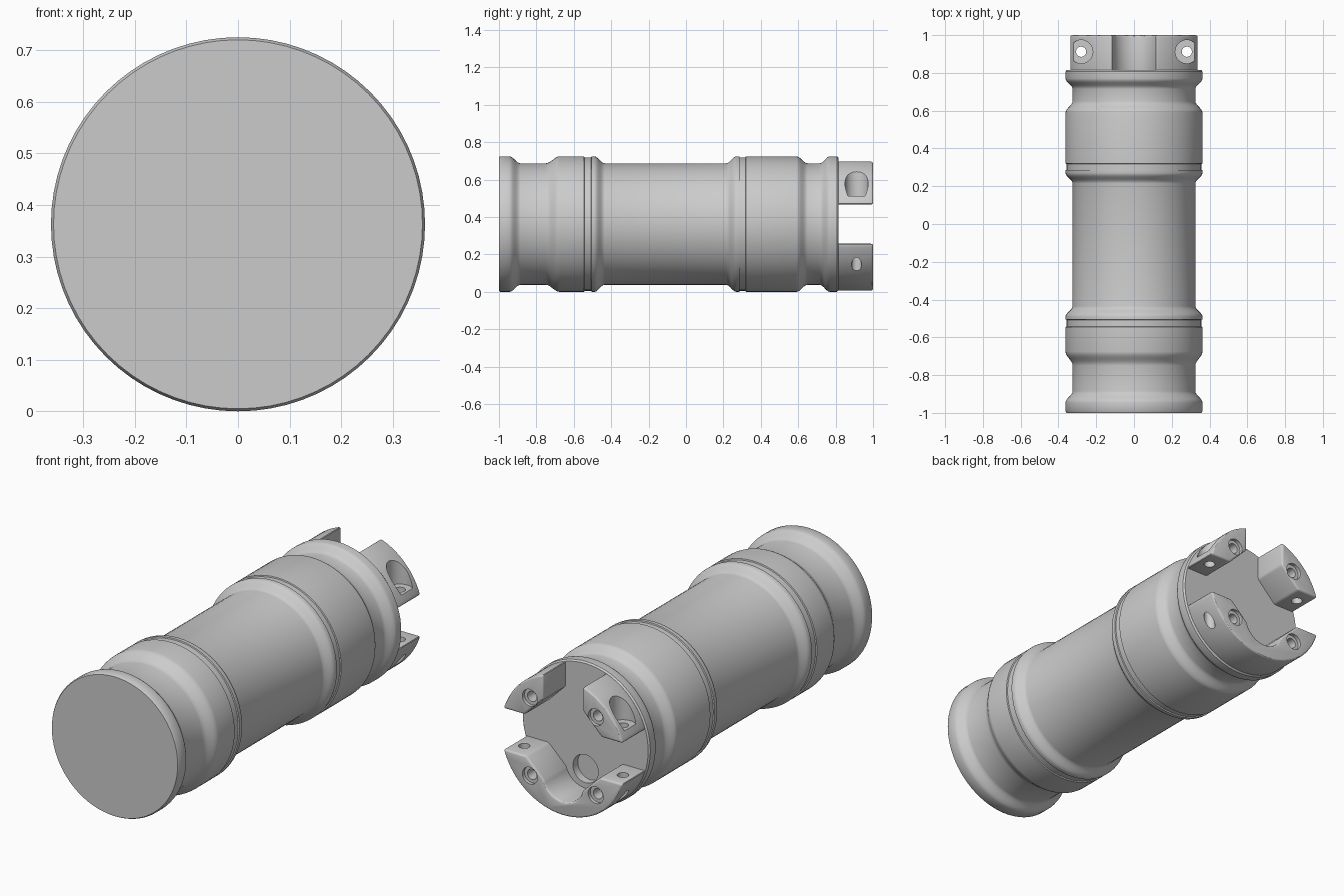
import bpy, bmesh
from math import sin, cos, asin, acos, pi, radians

if "Cube" in bpy.data.objects:
    bpy.data.objects.remove(bpy.data.objects["Cube"])

ZC = 0.3625      # height of the long axis
R, RN = 0.3625, 0.325   # full and necked radius
RC = 0.355       # crown radius


def finish(name, bm):
    bmesh.ops.recalc_face_normals(bm, faces=bm.faces)
    me = bpy.data.meshes.new(name)
    bm.to_mesh(me)
    bm.free()
    ob = bpy.data.objects.new(name, me)
    bpy.context.collection.objects.link(ob)
    return ob


def activate(ob):
    bpy.ops.object.select_all(action='DESELECT')
    ob.select_set(True)
    bpy.context.view_layer.objects.active = ob


def lathe(name, profile, n=72):
    bm = bmesh.new()
    rings = [[bm.verts.new((r * cos(2 * pi * i / n), y, ZC + r * sin(2 * pi * i / n)))
              for i in range(n)] for y, r in profile]
    for a, b in zip(rings, rings[1:]):
        for i in range(n):
            j = (i + 1) % n
            bm.faces.new((a[i], a[j], b[j], b[i]))
    bm.faces.new(rings[0])
    bm.faces.new(rings[-1])
    return finish(name, bm)


def shoulder(y0, y1, r0, r1, steps=7):
    return [(y0 + (y1 - y0) * i / steps, r0 + (r1 - r0) * (1 - cos(pi * i / steps)) / 2)
            for i in range(steps + 1)]


def groove(y0, y1, d=0.006, s=0.002):
    return [(y0, R), (y0 + s, R - d), (y1 - s, R - d), (y1, R)]


def arc(cz, r, a0, a1, n):
    return [(r * cos(a0 + (a1 - a0) * i / n), cz + r * sin(a0 + (a1 - a0) * i / n))
            for i in range(n + 1)]


def extrude(name, outline, y0, y1):
    bm = bmesh.new()
    a = [bm.verts.new((x, y0, ZC + z)) for x, z in outline]
    b = [bm.verts.new((x, y1, ZC + z)) for x, z in outline]
    bm.faces.new(a)
    bm.faces.new(b)
    for i in range(len(a)):
        j = (i + 1) % len(a)
        bm.faces.new((a[i], a[j], b[j], b[i]))
    ob = finish(name, bm)
    bev = ob.modifiers.new("soft_edges", 'BEVEL')
    bev.width, bev.segments, bev.limit_method, bev.angle_limit = 0.01, 3, 'ANGLE', radians(35)
    activate(ob)
    bpy.ops.object.modifier_apply(modifier=bev.name)
    return ob


def drill(ob, axis, x, r, lo, hi, other):
    """Cut a round hole along y (other = z offset) or z (other = y)."""
    mid = (lo + hi) / 2
    loc = (x, mid, ZC + other) if axis == 'Y' else (x, other, ZC + mid)
    rot = (pi / 2, 0, 0) if axis == 'Y' else (0, 0, 0)
    bpy.ops.mesh.primitive_cylinder_add(vertices=32, radius=r, depth=hi - lo,
                                        location=loc, rotation=rot)
    cut = bpy.context.object
    cut.hide_render = True
    m = ob.modifiers.new("hole", 'BOOLEAN')
    m.operation, m.solver, m.object = 'DIFFERENCE', 'EXACT', cut
    activate(ob)
    bpy.ops.object.modifier_apply(modifier=m.name)
    bpy.data.objects.remove(cut)


def smooth(ob, deg=30):
    activate(ob)
    bpy.ops.object.shade_smooth_by_angle(angle=radians(deg))


# Turned body with necks, bands and grooves
profile = ([(-1, R - .005), (-.992, R)] + shoulder(-.945, -.885, R, RN)
           + shoulder(-.75, -.675, RN, R) + groove(-.545, -.505)
           + shoulder(-.49, -.435, R, RN) + shoulder(.215, .27, RN, R)
           + groove(.285, .32) + shoulder(.59, .65, R, RN)
           + shoulder(.715, .77, RN, R) + [(.807, R), (.815, R - .007)])
body = lathe("body", profile)
drill(body, 'Y', 0, 0.072, .775, .9, -.185)   # round recess in the end face
smooth(body, 40)

# Crown: two separate upper lugs and one joined lower bracket
lug = arc(0, RC, asin(.105 / RC), acos(.113 / RC), 16) + [(.113, .21), (.218, .105)]
t = asin(.105 / RC)
bracket = (arc(0, RC, pi + t, 2 * pi - t, 40) + [(.21, -.105)]
           + arc(-.17, .115, radians(-15), radians(-165), 16) + [(-.21, -.105)])
parts = [(extrude("upper_lug_right", lug, .78, 1), [1], 1),
         (extrude("upper_lug_left", [(-x, z) for x, z in lug], .78, 1), [-1], 1),
         (extrude("lower_bracket", bracket, .78, 1), [1, -1], -1)]

# Screw holes: along the axis with counterbores, and vertical ones
for ob, sides, up in parts:
    for s in sides:
        drill(ob, 'Y', s * .187, .026, .86, 1.1, up * .2)
        drill(ob, 'Y', s * .187, .043, .982, 1.1, up * .2)
        if up > 0:
            drill(ob, 'Z', s * .28, .062, .15, .5, .912)
        drill(ob, 'Z', s * .28, .027, min(0, up * .5), max(0, up * .5), .912)
    smooth(ob)
